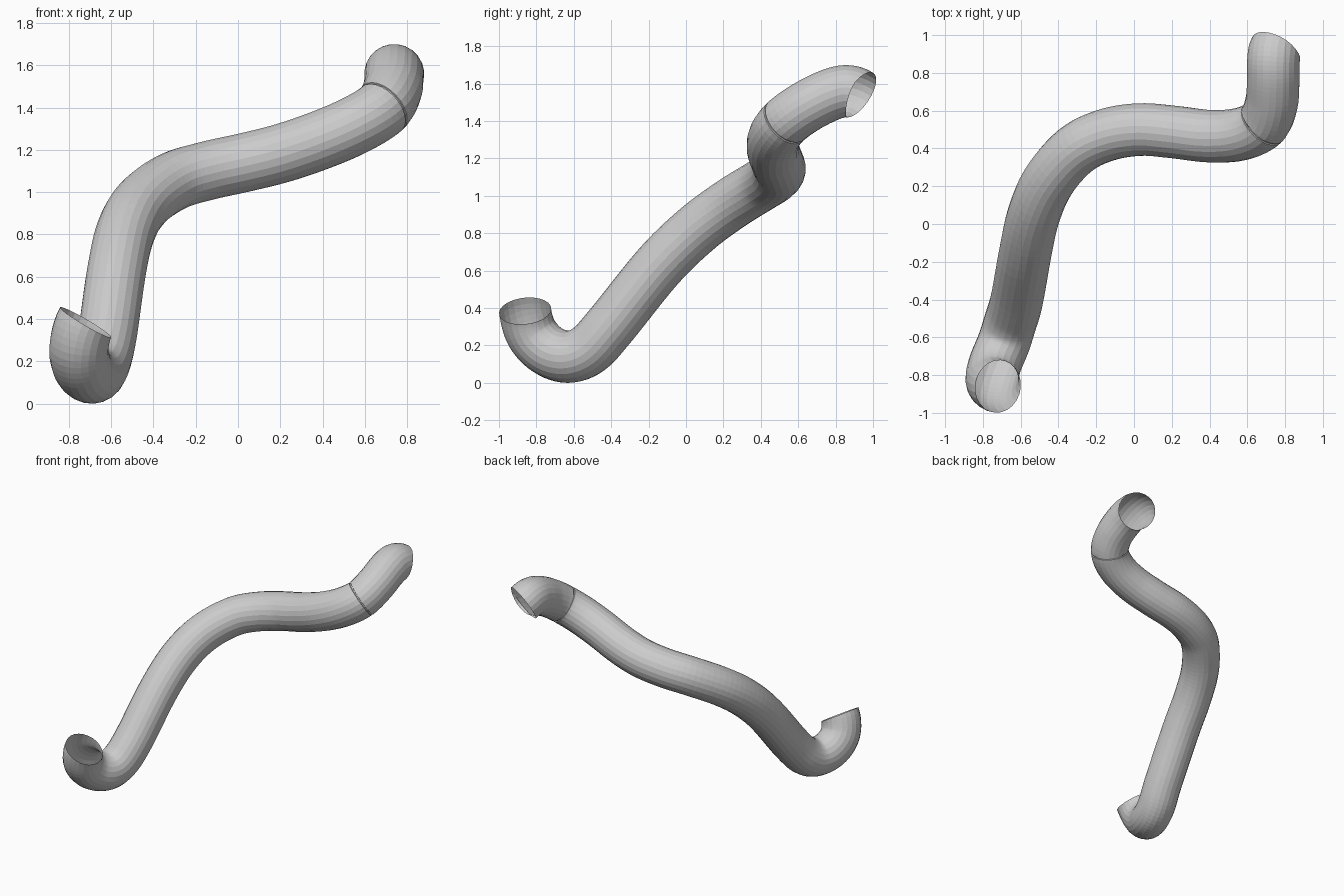
import bpy, bmesh, math
from mathutils import Vector

if "Cube" in bpy.data.objects:
    bpy.data.objects.remove(bpy.data.objects["Cube"])

SIDES = 24
STEPS = 6
RADIUS = 0.14

# Centreline, from the low open end to the high open end
PATH = [Vector(p) for p in [
    (-0.72, -0.86, 0.385), (-0.752, -0.825, 0.265), (-0.735, -0.74, 0.175),
    (-0.69, -0.63, 0.14), (-0.655, -0.52, 0.18), (-0.62, -0.40, 0.31),
    (-0.575, -0.15, 0.62), (-0.53, 0.05, 0.815), (-0.45, 0.23, 0.95),
    (-0.31, 0.39, 1.05), (-0.15, 0.47, 1.10), (0.03, 0.50, 1.14),
    (0.21, 0.487, 1.185), (0.40, 0.465, 1.25), (0.56, 0.475, 1.32),
    (0.68, 0.53, 1.395), (0.728, 0.64, 1.475), (0.737, 0.77, 1.54),
    (0.738, 0.86, 1.56), (0.75, 0.925, 1.54)]]
JOINT = 15                                   # path point where the two pipes meet
START_DIR = Vector((-0.5, 0.1, -0.85)).normalized()
END_DIR = Vector((0.42, 0.75, -0.5)).normalized()


def spline(pts):
    """Catmull-Rom samples of position and tangent along the path."""
    ext = [pts[1] - START_DIR * 0.22] + pts + [pts[-2] + END_DIR * 0.14]
    out = []
    for i in range(len(pts) - 1):
        a, b, c, d = ext[i:i + 4]
        for k in range(STEPS + (i == len(pts) - 2)):
            t = k / STEPS
            p = 0.5 * (2 * b + (c - a) * t + (2 * a - 5 * b + 4 * c - d) * t * t
                       + (3 * b - a - 3 * c + d) * t ** 3)
            v = 0.5 * ((c - a) + 2 * (2 * a - 5 * b + 4 * c - d) * t
                       + 3 * (3 * b - a - 3 * c + d) * t * t)
            out.append((p, v.normalized()))
    return out


def tube(name, samples, radii):
    """Open tube swept with a twist-free frame."""
    bm = bmesh.new()
    side = samples[0][1].orthogonal().normalized()
    prev = None
    for (p, t), r in zip(samples, radii):
        side = (side - t * side.dot(t)).normalized()
        up = t.cross(side)
        ring = [bm.verts.new(p + r * (side * math.cos(a) + up * math.sin(a)))
                for a in (2 * math.pi * k / SIDES for k in range(SIDES))]
        if prev:
            for k in range(SIDES):
                n = (k + 1) % SIDES
                bm.faces.new((prev[k], prev[n], ring[n], ring[k]))
        prev = ring
    me = bpy.data.meshes.new(name)
    bm.to_mesh(me)
    bm.free()
    ob = bpy.data.objects.new(name, me)
    bpy.context.collection.objects.link(ob)
    return ob


samples = spline(PATH)
cut = JOINT * STEPS

# Long pipe, with a shallow neck at its upper end
p, t = samples[cut]
low = samples[:cut + 1] + [(p + t * 0.002, t), (p + t * 0.012, t)]
tube("long_pipe", low, [RADIUS] * (cut + 1) + [RADIUS - 0.007] * 2)

# Short elbow fitted onto the neck
high = [(p + t * 0.01, t), (p + t * 0.012, t)] + samples[cut + 1:]
tube("end_elbow", high, [RADIUS - 0.007] + [RADIUS] * (len(high) - 1))
